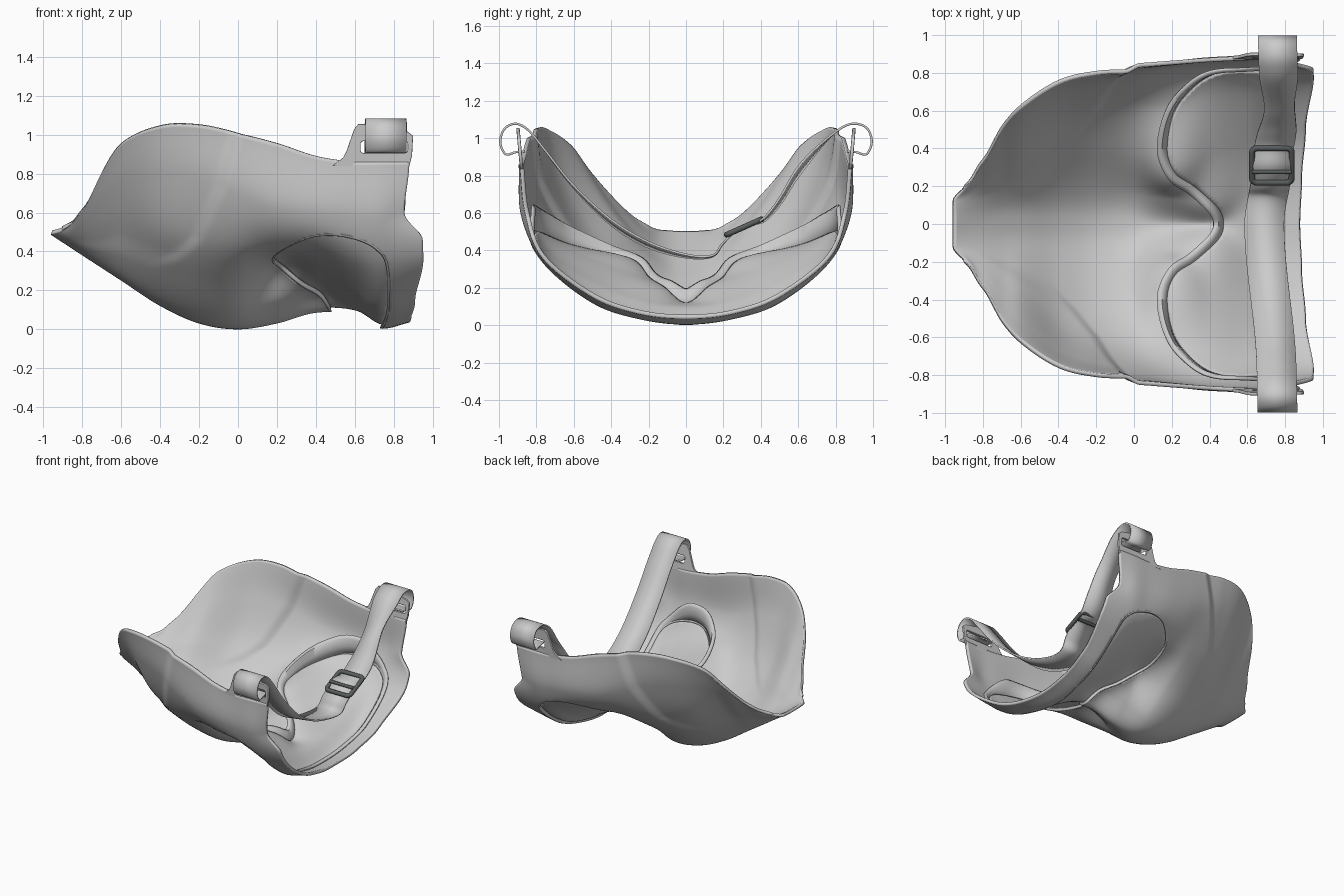
import bpy, bmesh, math
from mathutils import Vector

if "Cube" in bpy.data.objects:
    bpy.data.objects.remove(bpy.data.objects["Cube"])

# Half cross-sections of the mask, chin to forehead: x, centre z, then five (y, z) out to the rim
SECTIONS = [
    (-.96, .485, .05, .485, .10, .487, .14, .49, .175, .497, .205, .51),
    (-.80, .38, .08, .39, .16, .425, .225, .475, .29, .54, .35, .61),
    (-.70, .315, .10, .33, .21, .40, .33, .52, .44, .66, .535, .80),
    (-.60, .25, .12, .275, .26, .385, .42, .565, .555, .765, .655, .95),
    (-.40, .12, .15, .155, .35, .30, .57, .515, .71, .79, .79, 1.04),
    (-.20, .03, .16, .07, .38, .23, .63, .465, .78, .77, .84, 1.045),
    (.00, .00, .16, .05, .37, .225, .66, .435, .81, .70, .85, 1.005),
    (.20, .03, .145, .14, .29, .32, .66, .42, .84, .62, .865, .955),
    (.40, .085, .13, .18, .38, .27, .73, .42, .87, .60, .88, .89),
    (.60, .075, .20, .10, .45, .18, .75, .36, .875, .58, .89, .86),
    (.73, .005, .25, .035, .50, .12, .76, .33, .88, .58, .895, .86),
    (.88, .035, .25, .06, .50, .15, .77, .36, .86, .60, .89, .86)]
X0, X1, NX, NV = -.96, .88, 150, 150


def lerp_table(t, table, ease=True):
    for (a, p), (b, q) in zip(table, table[1:]):
        if t <= b:
            k = max(0, (t - a) / (b - a))
            return p + (q - p) * (k * k * (3 - 2 * k) if ease else k)
    return table[-1][1]


def smooth(t):
    t = min(1, max(0, t))
    return t * t * (3 - 2 * t)


def catmull(a, b, c, d, t):
    return .5 * (2*b + (c - a)*t + (2*a - 5*b + 4*c - d)*t*t + (3*b - a - 3*c + d)*t**3)


def spline(pts, n, closed=False):
    out, m = [], len(pts)
    at = lambda i: Vector(pts[i % m] if closed else pts[min(m - 1, max(0, i))])
    for i in range(m if closed else m - 1):
        out += [catmull(at(i - 1), at(i), at(i + 1), at(i + 2), k / n) for k in range(n)]
    return out if closed else out + [at(m - 1)]


def section(x):
    i = 0
    while i < len(SECTIONS) - 2 and x > SECTIONS[i + 1][0]:
        i += 1
    S = SECTIONS
    a, b, c, d = S[max(0, i - 1)], S[i], S[i + 1], S[min(len(S) - 1, i + 2)]
    h = c[0] - b[0]
    t = (x - b[0]) / h
    k1, k2 = h / (c[0] - a[0]), h / (d[0] - b[0])
    v = [(2*t**3 - 3*t*t + 1)*q + (t**3 - 2*t*t + t)*k1*(r - p)
         + (3*t*t - 2*t**3)*r + (t**3 - t*t)*k2*(s - q) for p, q, r, s in zip(a, b, c, d)]
    return [(0, v[1])] + [(v[2 + 2*j], v[3 + 2*j]) for j in range(5)]


def surf(x, v):
    """Point on the mask: x along it, v from -5 (one rim) to 5 (other rim)."""
    a, P = abs(v), section(x)
    i = min(4, int(a))
    end = (2*P[5][0] - P[4][0], 2*P[5][1] - P[4][1])
    q = [(-P[1][0], P[1][1])] + P + [end]
    y, z = (catmull(q[i][k], q[i+1][k], q[i+2][k], q[i+3][k], a - i) for k in (0, 1))
    # hollow cheek panel behind a curved crease
    crease = lerp_table(a, [(2, -.42), (2.5, -.28), (3, -.17), (4, -.05), (5, .03)], False)
    d = .035 * smooth((crease - x) / .08) * smooth((a - 1.9) / .7) * smooth((x + .9) / .3)
    # flared forehead end and rounded chin corners
    fx = lerp_table(a, [(0, 0), (1, .01), (2, .03), (3, .072), (3.4, .07), (4, -.025), (5, 0)])
    fx = fx * smooth((x - .72) / .16) + .06 * smooth((a - 2.5) / 2.5) * smooth((-.8 - x) / .16)
    return Vector((x + fx, math.copysign(y * (1 - d), v), z + d * .1))


def inward(x, v):
    e = .02
    return (surf(x + e, v) - surf(x - e, v)).cross(surf(x, v + e*5) - surf(x, v - e*5)).normalized()


def finish(ob, thick=0, offset=-1, angle=40):
    if thick:
        m = ob.modifiers.new("thickness", 'SOLIDIFY')
        m.thickness, m.offset = thick, offset
    bpy.ops.object.select_all(action='DESELECT')
    ob.select_set(True)
    bpy.context.view_layer.objects.active = ob
    if ob.type == 'MESH':
        bpy.ops.object.shade_smooth_by_angle(angle=math.radians(angle))
    return ob


def mesh_object(name, verts, faces):
    me = bpy.data.meshes.new(name)
    me.from_pydata(verts, [], faces)
    bm = bmesh.new()
    bm.from_mesh(me)
    bmesh.ops.delete(bm, geom=[v for v in bm.verts if not v.link_faces], context='VERTS')
    bmesh.ops.remove_doubles(bm, verts=bm.verts, dist=.0005)
    bm.to_mesh(me)
    bm.free()
    ob = bpy.data.objects.new(name, me)
    bpy.context.collection.objects.link(ob)
    return ob


# Goggle outline in (x, v) space, v scaled by 0.2 so both axes are lengths
half = [(.435, .8), (.32, 1.45), (.22, 1.95), (.18, 2.35), (.22, 2.85), (.35, 3.25), (.5, 3.48),
        (.62, 3.48), (.71, 3.33), (.755, 3.0), (.765, 2), (.75, 1)]
loop = [(.475, 0)] + half + [(.735, 0)] + [(x, -v) for x, v in reversed(half)]
outline = spline([(x, v * .2) for x, v in loop], 10, True)


def inside(x, w):
    r, p = False, outline[-1]
    for q in outline:
        if (p.y > w) != (q.y > w) and x < (q.x - p.x) * (w - p.y) / (q.y - p.y) + p.x:
            r = not r
        p = q
    return r


# Grid in (x, v), split along the outline and snapped to it
uv = [(X0 + (X1 - X0) * i / NX, -1 + 2 * j / NV) for i in range(NX + 1) for j in range(NV + 1)]
lens_f, shell_f = [], []
for i in range(NX):
    for j in range(NV):
        a = i * (NV + 1) + j
        f = (a, a + 1, a + NV + 2, a + NV + 1)
        c = ((uv[f[0]][0] + uv[f[2]][0]) / 2, (uv[f[0]][1] + uv[f[2]][1]) / 2)
        (lens_f if c[0] > .1 and abs(c[1]) < .75 and inside(*c) else shell_f).append(f)
for k in {k for f in lens_f for k in f} & {k for f in shell_f for k in f}:
    p = Vector(uv[k])
    uv[k] = tuple(min(outline, key=lambda q: (q - p).length_squared))


def area(f):
    return sum(uv[q][0] * uv[p][1] - uv[p][0] * uv[q][1] for p, q in zip(f, f[1:] + f[:1])) / 2


# Mask shell and lens (faces squeezed flat by the snapping are dropped)
lens_f, shell_f = ([f for f in fs if area(f) > 1.2e-5] for fs in (lens_f, shell_f))
pts = [surf(x, w * 5) for x, w in uv]
finish(mesh_object("mask_shell", pts, shell_f), .022)
lens_ids = {k for f in lens_f for k in f}
lens_pts = [p + inward(uv[k][0], uv[k][1] * 5) * .022 if k in lens_ids else p for k, p in enumerate(pts)]
finish(mesh_object("lens", lens_pts, lens_f), .01)

# Goggle flange standing up inside the mask around the lens
fv, n = [], len(outline)
for k, p in enumerate(outline):
    t = outline[(k + 1) % n] - outline[k - 1]
    out = Vector((-t.y, t.x)).normalized()  # points away from the lens
    nrm = inward(p.x, p.y * 5)
    base = surf(p.x, p.y * 5)
    d3 = surf(p.x + out.x * .02, (p.y + out.y * .02) * 5) - base
    d3 = (d3 - nrm * d3.dot(nrm)).normalized()
    up = (nrm * .4 + Vector((0, 0, .9))).normalized()
    cheek = smooth((.76 - p.x) / .25)
    h = .03 + cheek * lerp_table(abs(p.y * 5), [(0, .07), (1.3, .03), (2, .03), (3, .095), (3.5, .09)])
    g = .01 + .02 * cheek
    fv += [base, base + up * h * .6 + d3 * g * .4, base + up * h + d3 * g, base + up * (h + .002) + d3 * (g + .025)]
ff = [(4*k + r, 4*((k + 1) % n) + r, 4*((k + 1) % n) + r + 1, 4*k + r + 1) for k in range(n) for r in range(3)]
finish(mesh_object("goggle_flange", fv, ff), .012, 0, 60)


def curve_object(name, loops, extrude=0, bevel=0, dims='2D'):
    cu = bpy.data.curves.new(name, 'CURVE')
    cu.dimensions, cu.extrude, cu.bevel_depth, cu.bevel_resolution = dims, extrude, bevel, 3
    if dims == '2D':
        cu.fill_mode = 'BOTH'
    for lp in loops:
        s = cu.splines.new('POLY')
        s.points.add(len(lp) - 1)
        for q, p in zip(s.points, lp):
            q.co = (p[0], p[1], p[2] if len(p) > 2 else 0, 1)
        s.use_cyclic_u = len(lp) > 2
    ob = bpy.data.objects.new(name, cu)
    bpy.context.collection.objects.link(ob)
    return ob


def round_rect(x0, x1, y0, y1, r):
    c = [(x1 - r, y1 - r, 0), (x0 + r, y1 - r, 1), (x0 + r, y0 + r, 2), (x1 - r, y0 + r, 3)]
    return [(x + r * math.cos((q + k / 4) * math.pi / 2), y + r * math.sin((q + k / 4) * math.pi / 2))
            for x, y, q in c for k in range(5)]


# Slotted strap lugs on both sides, leaning slightly outwards
lug = [(.50, .85), (.525, .868), (.545, .885), (.56, .915), (.60, 1.03), (.62, 1.055), (.66, 1.055),
       (.87, 1.015), (.895, .995), (.89, .90), (.875, .84)]
for side in (-1, 1):
    ob = curve_object("strap_lug", [lug, round_rect(.625, .875, .905, .975, .02)], .005, .004)
    ob.location.y = side * (.88 - .09 * .85)
    ob.rotation_euler.x = math.pi / 2 - side * .09

# Elastic strap looping through both lugs: (y, z) path swept across x
path = [(-.86, .93), (-.91, .925), (-.965, .915), (-.993, .98), (-.97, 1.05), (-.91, 1.077), (-.84, 1.04),
        (-.75, .93), (-.6, .74), (-.4, .55), (-.2, .43), (0, .37), (.14, .37), (.2, .44), (.3, .53),
        (.41, .56), (.5, .66), (.6, .82), (.74, .98), (.84, 1.06), (.91, 1.077), (.97, 1.05),
        (.993, .98), (.965, .915), (.91, .925), (.86, .93)]
sv = []
for p in spline(path, 8):
    mid = lerp_table(p.x, [(-1, .76), (-.8, .755), (0, .69), (.3, .73), (.6, .77), (1, .76)])
    w = lerp_table(p.x, [(-.8, .105), (.45, .105), (.62, .08), (.8, .103)])
    tilt = lerp_table(p.x, [(-.8, 0), (-.3, .03), (.3, 0), (.6, .05), (.8, 0)])
    sv += [(mid - w, p.x, p.y - tilt * .5), (mid + w, p.x, p.y + tilt * .5)]
finish(mesh_object("strap", sv, [(2*k, 2*k + 1, 2*k + 3, 2*k + 2) for k in range(len(sv) // 2 - 1)]), .012, 0, 60)

# Adjuster buckle: rounded frame with cross bars
dark = bpy.data.materials.new("dark_plastic")
dark.diffuse_color = (.1, .11, .11, 1)
dark.use_nodes = True
dark.node_tree.nodes["Principled BSDF"].inputs["Base Color"].default_value = dark.diffuse_color
frame = curve_object("buckle_frame", [round_rect(-.105, .105, -.1, .1, .025)], 0, .016, '3D')
bars = curve_object("buckle_bars", [[(-.105, y, z), (.105, y, z)] for y, z in ((-.03, .018), (.04, -.016))], 0, .012, '3D')
for ob in (frame, bars):
    ob.location = (.73, .31, .525)
    ob.rotation_euler.x = math.radians(24)
    ob.data.materials.append(dark)
